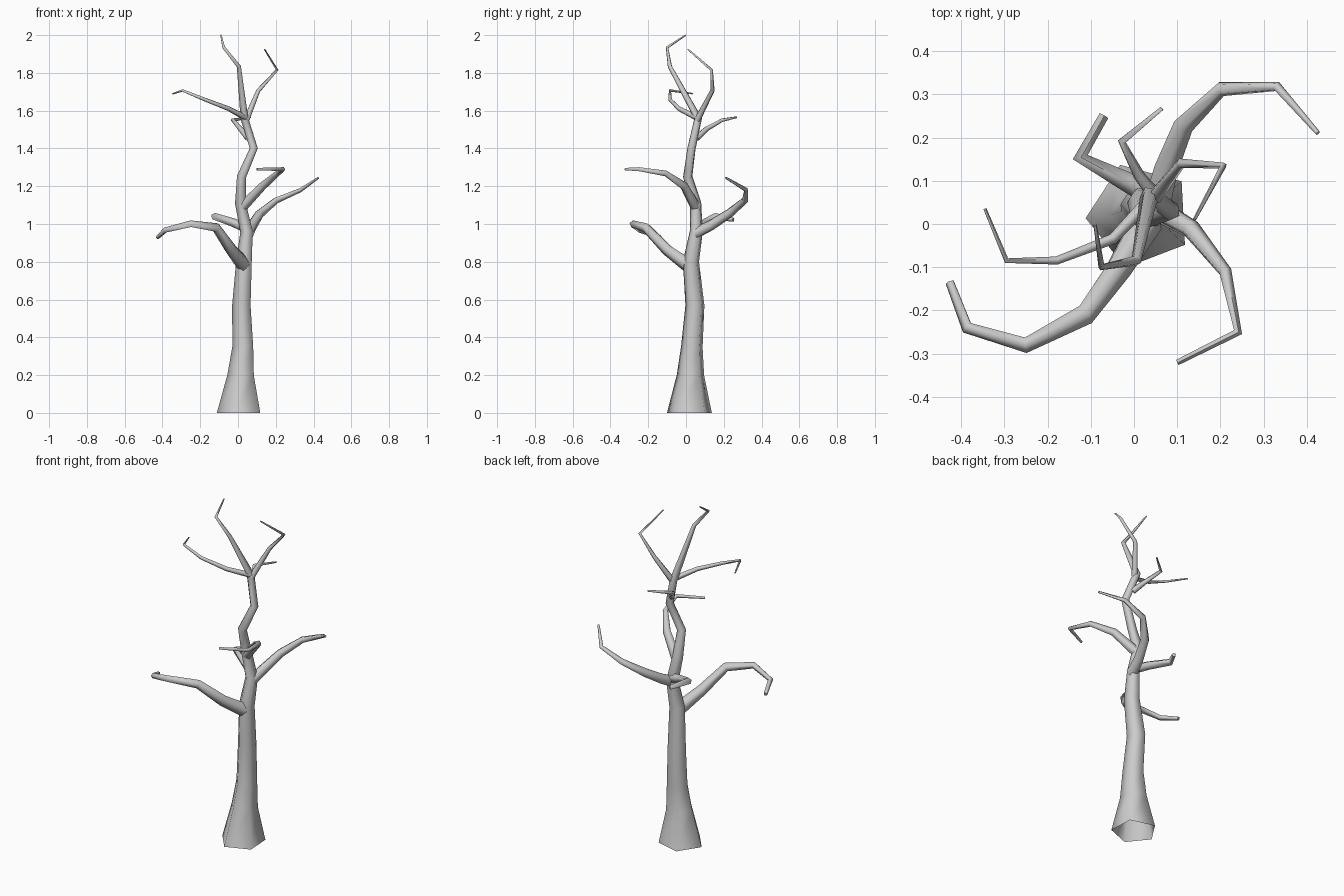
import bpy, bmesh, math
from mathutils import Vector

SIDES = 5
PHASE = math.radians(39)


def limb(name, path, flat_start=False):
    """Tapered five-sided tube through (x, y, z, radius) points, closed at the tip."""
    pts = [Vector(p[:3]) for p in path]
    n = len(pts)
    bm = bmesh.new()
    rings = []
    tangent = Vector((0, 0, 1))
    u = Vector((1, 0, 0))
    for i, p in enumerate(pts):
        a = (p - pts[i - 1]).normalized() if i > 0 else Vector()
        b = (pts[i + 1] - p).normalized() if i < n - 1 else Vector()
        t = (a + b).normalized()
        if i == 0 and flat_start:
            t = Vector((0, 0, 1))
        u = tangent.rotation_difference(t) @ u
        tangent = t
        v = t.cross(u)
        # widen mitred joints so the tube keeps its thickness round bends
        r = path[i][3]
        ring = []
        for k in range(SIDES):
            ang = PHASE + math.tau * k / SIDES
            ring.append(bm.verts.new(p + r * (math.cos(ang) * u + math.sin(ang) * v)))
        rings.append(ring)
    for lo, hi in zip(rings, rings[1:]):
        for k in range(SIDES):
            m = (k + 1) % SIDES
            bm.faces.new((lo[k], lo[m], hi[m], hi[k]))
    bm.faces.new(rings[-1])
    me = bpy.data.meshes.new(name)
    bm.to_mesh(me)
    bm.free()
    ob = bpy.data.objects.new(name, me)
    bpy.context.collection.objects.link(ob)
    bpy.ops.object.select_all(action='DESELECT')
    ob.select_set(True)
    bpy.context.view_layer.objects.active = ob
    bpy.ops.object.shade_smooth_by_angle(angle=math.radians(75))
    return ob


# trunk, flared at the ground and running up into the leading shoot
limb("trunk", [
    (0.013, 0.02, 0, 0.125), (0.02, 0.025, 0.2, 0.076), (0.03, 0.032, 0.35, 0.06),
    (0.022, 0.048, 0.57, 0.053), (0.035, 0.027, 0.8, 0.045), (0.048, 0.055, 0.96, 0.036),
    (0.015, 0.052, 1.11, 0.031), (0.02, 0.01, 1.25, 0.026), (0.085, 0.03, 1.4, 0.023),
    (0.035, 0.065, 1.56, 0.022), (0.005, -0.085, 1.835, 0.012),
    (-0.075, -0.1, 1.935, 0.008), (-0.09, -0.002, 2.0, 0.004)], flat_start=True)

# lower branches
limb("branch_low_left", [
    (0.03, 0.01, 0.785, 0.04), (-0.035, -0.1, 0.865, 0.032), (-0.115, -0.21, 0.98, 0.026),
    (-0.25, -0.28, 1.0, 0.019), (-0.385, -0.24, 0.967, 0.015), (-0.425, -0.135, 0.93, 0.011)])
limb("branch_back_right", [
    (0.055, 0.05, 0.95, 0.032), (0.075, 0.13, 0.99, 0.029), (0.115, 0.23, 1.055, 0.025),
    (0.2, 0.312, 1.125, 0.018), (0.33, 0.318, 1.18, 0.012), (0.425, 0.21, 1.245, 0.006)])
limb("branch_back_left", [
    (0.05, 0.06, 0.975, 0.027), (-0.02, 0.1, 1.005, 0.024), (-0.125, 0.155, 1.04, 0.019),
    (-0.07, 0.25, 1.022, 0.012)])
limb("branch_front_right", [
    (0.025, 0.05, 1.09, 0.029), (0.13, -0.01, 1.2, 0.023), (0.21, -0.11, 1.268, 0.016),
    (0.24, -0.25, 1.29, 0.011), (0.1, -0.32, 1.29, 0.007)])

# upper twigs
limb("twig_right", [
    (0.045, 0.06, 1.55, 0.018), (0.108, 0.14, 1.705, 0.012), (0.207, 0.135, 1.815, 0.008),
    (0.14, 0.01, 1.925, 0.004)])
limb("twig_left", [
    (0.045, 0.065, 1.56, 0.017), (-0.05, -0.035, 1.61, 0.013), (-0.18, -0.085, 1.66, 0.01),
    (-0.295, -0.085, 1.707, 0.007), (-0.345, 0.035, 1.69, 0.004)])
limb("twig_back", [
    (0.055, 0.055, 1.455, 0.019), (0.012, 0.11, 1.505, 0.014), (-0.028, 0.19, 1.55, 0.01),
    (0.065, 0.267, 1.565, 0.005)])
